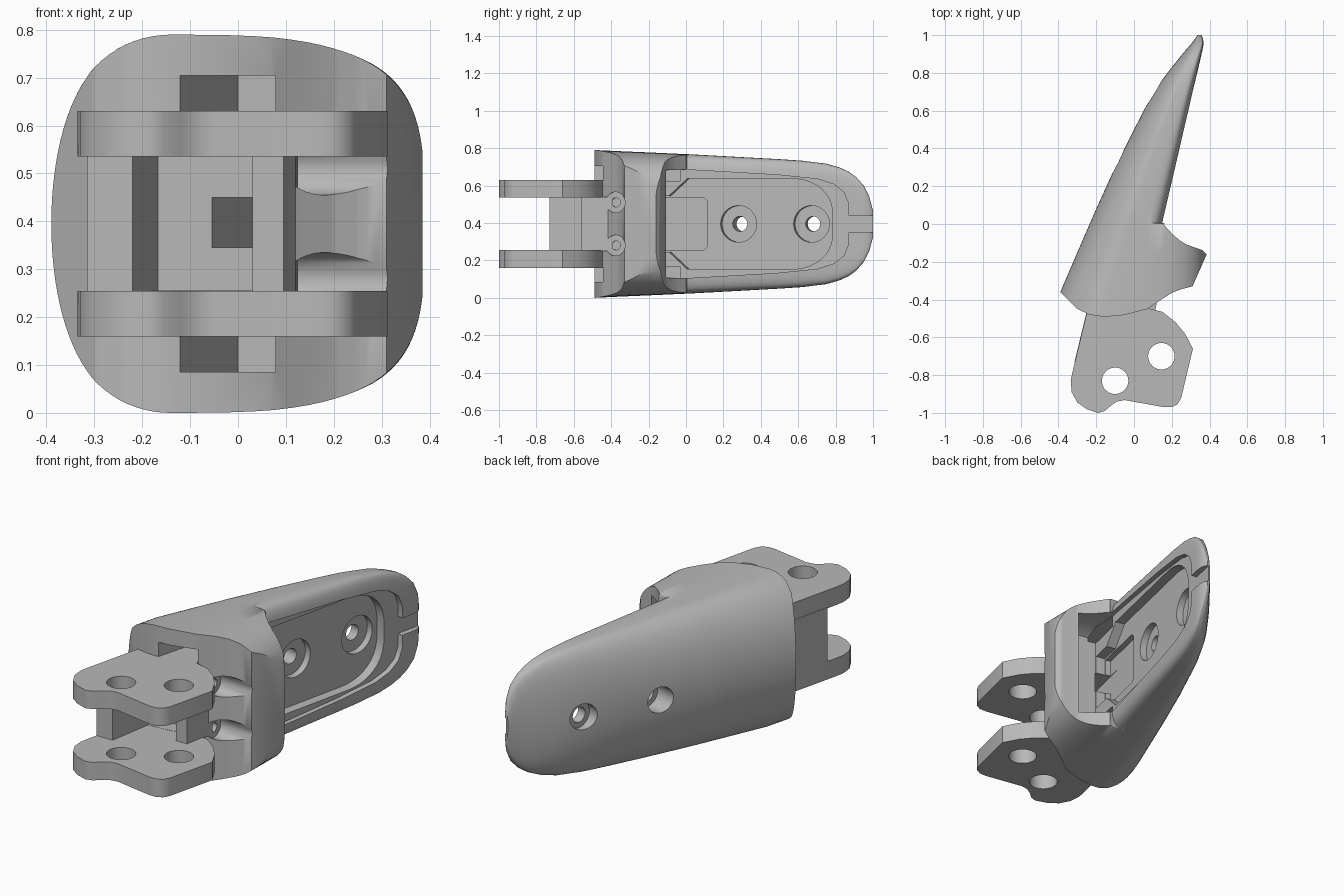
import bpy, bmesh, math
from mathutils import Matrix, Vector

if "Cube" in bpy.data.objects:
    bpy.data.objects.remove(bpy.data.objects["Cube"], do_unlink=True)

MID = 0.395  # height of the symmetry plane

grey = bpy.data.materials.new("plain grey")
grey.use_nodes = True
colour = (0.48, 0.48, 0.48, 1)
grey.diffuse_color = colour
grey.node_tree.nodes["Principled BSDF"].inputs["Base Color"].default_value = colour


def make_object(name, bm):
    bmesh.ops.recalc_face_normals(bm, faces=bm.faces[:])
    mesh = bpy.data.meshes.new(name)
    bm.to_mesh(mesh)
    bm.free()
    mesh.materials.append(grey)
    ob = bpy.data.objects.new(name, mesh)
    bpy.context.collection.objects.link(ob)
    return ob


def prism_mesh(pts, w0, w1, chamfer=0.0):
    """Extrude an outline; the far face may carry a chamfer."""
    bm = bmesh.new()
    low = [bm.verts.new((p[0], p[1], w0)) for p in pts]
    high = [bm.verts.new((p[0], p[1], w1)) for p in pts]
    bm.faces.new(low[::-1])
    cap = bm.faces.new(high)
    for i in range(len(pts)):
        j = (i + 1) % len(pts)
        bm.faces.new((low[i], low[j], high[j], high[i]))
    if chamfer:
        bmesh.ops.recalc_face_normals(bm, faces=bm.faces[:])
        bmesh.ops.inset_region(bm, faces=[cap], thickness=chamfer, use_even_offset=True)
        for v in high:
            if v not in cap.verts:
                v.co.z -= chamfer
    return bm


def prism(name, pts, w0, w1, matrix=None):
    bm = prism_mesh(pts, w0, w1)
    if matrix:
        bm.transform(matrix)
    return make_object(name, bm)


def circle(u, v, r, n=40):
    return [(u + r * math.cos(2 * math.pi * i / n), v + r * math.sin(2 * math.pi * i / n))
            for i in range(n)]


def rect(x0, x1, y0, y1):
    return [(x0, y0), (x1, y0), (x1, y1), (x0, y1)]


def both_sides(half):
    """Close a (u, half width) profile symmetrically about the middle."""
    return [(u, -v) for u, v in half] + [(u, v) for u, v in reversed(half)]


def frame(x, y, nx, ny):
    """Local axes: u along the face, v up, w along the horizontal normal."""
    n = Vector((nx, ny, 0)).normalized()
    return Matrix(((-n.y, 0, n.x, x), (n.x, 0, n.y, y), (0, 1, 0, MID), (0, 0, 0, 1)))


def boolean(target, tool, op="DIFFERENCE"):
    mod = target.modifiers.new("cut", "BOOLEAN")
    mod.operation = op
    mod.solver = "EXACT"
    mod.object = tool
    bpy.context.view_layer.objects.active = target
    bpy.ops.object.modifier_apply(modifier=mod.name)
    bpy.data.objects.remove(tool, do_unlink=True)


def smooth(ob, degrees=35):
    bpy.ops.object.select_all(action="DESELECT")
    ob.select_set(True)
    bpy.context.view_layer.objects.active = ob
    bpy.ops.object.shade_smooth_by_angle(angle=math.radians(degrees))


# Fingertip shell: D-shaped sections (y, back x, front x, half height)
stations = [
    (-0.55, -0.475, 0.39, 0.398), (-0.36, -0.39, 0.39, 0.389), (-0.15, -0.3, 0.39, 0.380),
    (0.0, -0.235, 0.39, 0.373), (0.005, -0.233, 0.156, 0.373), (0.08, -0.2, 0.173, 0.369),
    (0.3, -0.1, 0.223, 0.357), (0.5, 0.0, 0.268, 0.346), (0.62, 0.062, 0.295, 0.338),
    (0.75, 0.14, 0.324, 0.322), (0.82, 0.192, 0.340, 0.302), (0.87, 0.232, 0.351, 0.279),
    (0.91, 0.265, 0.360, 0.25), (0.95, 0.3, 0.368, 0.205), (0.98, 0.322, 0.366, 0.145),
    (1.0, 0.338, 0.356, 0.07)]
bm = bmesh.new()
N = 96
rings = []
for y, xb, xf, h in stations:
    slim = 0.155 + 0.226 * y if y <= 0 else xf
    c = max(xb + 0.55 * (slim - xb), -0.14)
    ring = []
    for i in range(N):
        t = 2 * math.pi * i / N
        co, si = round(math.cos(t), 6), round(math.sin(t), 6)
        n = 2 if co < 0 else (3.6 if y <= 0 else 6)
        a = c - xb if co < 0 else xf - c
        x = c + a * math.copysign(abs(co) ** (2 / n), co)
        z = MID + h * math.copysign(abs(si) ** (2 / n), si)
        ring.append(bm.verts.new((x, y, z)))
    rings.append(ring)
for r, s in zip(rings, rings[1:]):
    for i in range(N):
        j = (i + 1) % N
        bm.faces.new((r[i], r[j], s[j], s[i]))
bm.faces.new(rings[0])
bm.faces.new(rings[-1][::-1])
shell = make_object("fingertip_shell", bm)

# Trim the curved base and the concave flank of the front band
outline = [(-0.5, -0.25), (-0.39, -0.36), (-0.3, -0.45), (-0.24, -0.478), (-0.19, -0.488),
           (-0.14, -0.49), (-0.05, -0.482), (0.07, -0.45), (0.13, -0.41), (0.2, -0.365),
           (0.25, -0.345), (0.31, -0.33), (0.385, -0.16), (0.36, -0.137), (0.28, -0.11),
           (0.24, -0.085), (0.2, -0.05), (0.155, 0.0), (0.2, 0.03), (0.7, 0.03),
           (0.7, 1.1), (-0.7, 1.1), (-0.7, -0.25)]
boolean(shell, prism("trim", outline, -0.1, 0.9), "INTERSECT")

# Front pad pockets, in the tilted frame of the front face
face = frame(0.155, 0.0, 0.975, -0.22)
arc = [(0.57 + 0.23 * math.sin(a), 0.242 * math.cos(a) ** 0.7)
       for a in [math.radians(d) for d in range(0, 90, 9)]]
pockets = [
    (both_sides([(-0.22, 0.25), (-0.16, 0.285), (0.0, 0.29), (0.5, 0.262), (0.72, 0.24),
                 (0.81, 0.212), (0.865, 0.17), (0.89, 0.11)]), -0.03, 0.14),
    (both_sides([(-0.215, 0.15), (-0.1, 0.15), (0.0, 0.242)] + arc), -0.08, 0.05),
    (both_sides([(-0.21, 0.14), (0.08, 0.14), (0.1, 0.12)]), -0.11, 0.0),
    (rect(0.86, 1.1, -0.045, 0.045), -0.03, 0.1),
]
for u, back in ((0.27, -0.21), (0.67, -0.165)):
    pockets += [(circle(u, 0, 0.098), -0.115, 0.0), (circle(u, 0, 0.04), -0.7, 0.0),
                (circle(u, 0, 0.068), -0.7, back)]
for pts, w0, w1 in pockets:
    boolean(shell, prism("pocket_cutter", pts, w0, w1, face))

# Screw channels running sideways out of the base
for s in (-1, 1):
    m = frame(0.122, -0.375, 1, -0.03) @ Matrix.Translation((0, s * 0.115, 0))
    boolean(shell, prism("channel_cutter", circle(0, 0, 0.055), 0, 0.5, m))
    boolean(shell, prism("screw_cutter", circle(0, 0, 0.024), -0.12, 0.1, m))

# Slanted base slots above and below the bracket, and the opening between its plates
slot = [(-0.14, -0.56), (0.078, -0.56), (0.078, -0.42), (0.12, -0.22), (0.12, -0.03), (0.0, -0.03)]
for z0, z1 in ((0.625, 0.705), (0.085, 0.165)):
    boolean(shell, prism("slot_cutter", slot, z0, z1))
boolean(shell, prism("mouth_cutter", rect(-0.2, 0.12, -0.6, -0.41), 0.256, 0.535))
throat = [(-0.075, -0.5), (0.05, -0.5), (0.08, -0.3), (0.08, -0.05), (0.03, -0.05)]
boolean(shell, prism("throat_cutter", throat, 0.345, 0.45))
smooth(shell)

# Hinge plates: chamfered on the outer face, two pin holes each
plate = [(-0.2, -0.3), (-0.25, -0.47), (-0.325, -0.78), (-0.335, -0.83), (-0.33, -0.89),
         (-0.3, -0.945), (-0.25, -0.98), (-0.19, -1.0), (-0.155, -0.99), (-0.12, -0.96),
         (-0.09, -0.94), (-0.05, -0.932), (0.16, -0.97), (0.2, -0.97), (0.23, -0.955),
         (0.25, -0.92), (0.312, -0.66), (0.27, -0.58), (0.22, -0.52), (0.15, -0.465),
         (0.07, -0.445), (0.05, -0.3)]
for name, side in (("upper_hinge_plate", 1), ("lower_hinge_plate", -1)):
    bm = prism_mesh(plate, 0.14, 0.235, chamfer=0.012)
    bm.transform(Matrix.Translation((0, 0, MID)) @ Matrix.Diagonal((1, 1, side, 1)))
    ob = make_object(name, bm)
    for x, y in ((-0.1, -0.83), (0.145, -0.7)):
        boolean(ob, prism("pin_cutter", circle(x, y, 0.07), -0.1, 0.9))
    smooth(ob, 40)

# Web and inner bar joining the plates
prism("hinge_web", [(-0.315, -0.73), (-0.22, -0.73), (-0.165, -0.4), (-0.235, -0.4)], 0.25, 0.54)
prism("hinge_bar", [(0.03, -0.56), (0.095, -0.56), (0.125, -0.39), (0.06, -0.39)], 0.25, 0.54)
